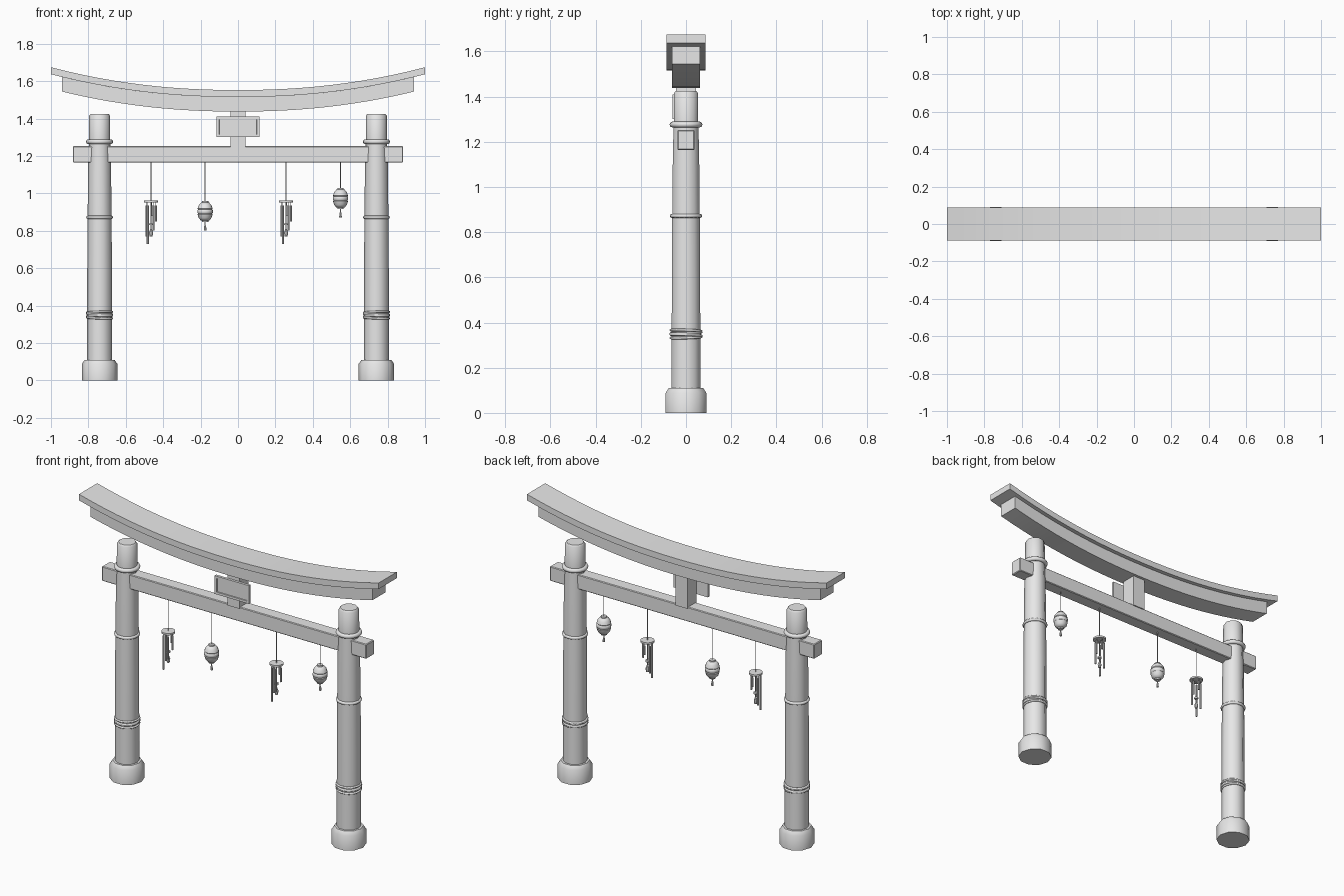
import bpy, bmesh, math
from math import radians, sin, cos, pi

cube = bpy.data.objects.get("Cube")
if cube:
    bpy.data.objects.remove(cube, do_unlink=True)

grey = bpy.data.materials.new("plain_grey")
grey.use_nodes = True
grey.diffuse_color = (0.8, 0.8, 0.8, 1)
grey.node_tree.nodes["Principled BSDF"].inputs["Base Color"].default_value = (0.8, 0.8, 0.8, 1)


def finish(bm, name, smooth=0):
    """Turn a bmesh into a named object with the shared material."""
    bmesh.ops.recalc_face_normals(bm, faces=bm.faces)
    mesh = bpy.data.meshes.new(name)
    bm.to_mesh(mesh)
    bm.free()
    mesh.materials.append(grey)
    obj = bpy.data.objects.new(name, mesh)
    bpy.context.collection.objects.link(obj)
    if smooth:
        bpy.ops.object.select_all(action='DESELECT')
        obj.select_set(True)
        bpy.context.view_layer.objects.active = obj
        bpy.ops.object.shade_smooth_by_angle(angle=radians(smooth))
    return obj


def box(name, centre, size, bevel=0):
    bm = bmesh.new()
    bmesh.ops.create_cube(bm, size=1)
    for v in bm.verts:
        v.co = [c + a * s for c, a, s in zip(centre, v.co, size)]
    if bevel:
        bmesh.ops.bevel(bm, geom=bm.edges[:], offset=bevel, segments=1, affect='EDGES')
    return finish(bm, name)


def lathe(name, x, profile, sides, y=0, smooth=40):
    """Stack of (radius, height) rings, capped at both ends."""
    bm = bmesh.new()
    rings = [[bm.verts.new((x + r * cos(2 * pi * i / sides), y + r * sin(2 * pi * i / sides), z))
              for i in range(sides)] for r, z in profile]
    for a, b in zip(rings, rings[1:]):
        for i in range(sides):
            j = (i + 1) % sides
            bm.faces.new((a[i], a[j], b[j], b[i]))
    bm.faces.new(rings[0])
    bm.faces.new(rings[-1])
    return finish(bm, name, smooth)


def ring(name, x, z, major, minor, tilt=0):
    bpy.ops.mesh.primitive_torus_add(location=(x, 0, z), rotation=(tilt, tilt, 0), major_radius=major,
                                     minor_radius=minor, major_segments=20, minor_segments=8)
    obj = bpy.context.object
    obj.name = name
    obj.data.materials.append(grey)
    bpy.ops.object.shade_smooth_by_angle(angle=radians(60))


def curved_beam(name, half_length, half_width, bottom, top, steps=24):
    """Rectangular section swept along the upturned roof curve."""
    bm = bmesh.new()
    sections = []
    for i in range(steps + 1):
        x = half_length * (2 * i / steps - 1)
        lift = 0.122 * abs(x) ** 2.15
        sections.append([bm.verts.new((x, y, z + lift)) for y, z in
                         ((-half_width, bottom), (half_width, bottom),
                          (half_width, top), (-half_width, top))])
    for a, b in zip(sections, sections[1:]):
        for i in range(4):
            j = (i + 1) % 4
            bm.faces.new((a[i], a[j], b[j], b[i]))
    bm.faces.new(sections[0])
    bm.faces.new(sections[-1])
    finish(bm, name, 30)


# Roof beams
curved_beam("upper_roof_beam", 1.0, 0.087, 1.515, 1.552)
curved_beam("lower_roof_beam", 0.94, 0.062, 1.437, 1.515)

# Tie beam and its wide ends
box("tie_beam", (0, 0, 1.208), (1.765, 0.076, 0.088), 0.004)

# Central post and framed plaque
box("central_post", (0, 0, 1.345), (0.08, 0.09, 0.2))
plaque = box("plaque", (0, -0.052, 1.355), (0.23, 0.016, 0.11))
bm = bmesh.new()
bm.from_mesh(plaque.data)
bm.faces.ensure_lookup_table()
front = [f for f in bm.faces if f.normal.y < -0.9]
bmesh.ops.inset_region(bm, faces=front, thickness=0.02, depth=0)
bmesh.ops.inset_region(bm, faces=front, thickness=0.001, depth=-0.006)
bm.to_mesh(plaque.data)
bm.free()

# Pillars with stone bases, bands and rope
for side, x in (("right", -0.74), ("left", 0.74)):
    lathe(side + "_base", x, [(0.095, 0), (0.095, 0.088), (0.08, 0.11)], 10, smooth=50)
    lathe(side + "_pillar", x, [(0.067, 0.1), (0.066, 0.6), (0.064, 0.88), (0.061, 1.16),
                                (0.057, 1.28), (0.056, 1.415), (0.048, 1.425)], 10)
    ring(side + "_middle_band", x, 0.872, 0.063, 0.009)
    ring(side + "_upper_band", x, 1.276, 0.06, 0.013)
    for k in range(4):
        ring(side + "_rope_turn", x, 0.334 + 0.01 * k, 0.067, 0.006, radians(2 * (-1) ** k))


def cord(x, low):
    lathe("cord", x, [(0.0022, low), (0.0022, 1.168)], 6)


# Wind chimes: disc, hanging tubes of different length, clapper
def wind_chime(x):
    cord(x, 0.78)
    lathe("chime_disc", x, [(0.038, 0.95), (0.038, 0.961)], 16)
    lows = (0.85, 0.88, 0.77, 0.73, 0.8)
    for i, low in enumerate(lows):
        a = 2 * pi * i / len(lows) + 0.2
        tx, ty = x + 0.026 * cos(a), 0.026 * sin(a)
        lathe("chime_tube", tx, [(0.0055, low), (0.0055, 0.935)], 8, ty)
        lathe("tube_cord", tx, [(0.0015, 0.93), (0.0015, 0.955)], 5, ty)
    lathe("clapper", x, [(0.012, 0.83), (0.012, 0.84)], 10)
    lathe("chime_weight", x, [(0.008, 0.77), (0.011, 0.79), (0.004, 0.81)], 8)


# Hanging lanterns: ribbed body, caps and tassel
def lantern(x, z):
    cord(x, z + 0.05)
    body = [(0.022, -0.048), (0.034, -0.034), (0.04, -0.014), (0.037, -0.011), (0.041, -0.006),
            (0.041, 0.008), (0.037, 0.012), (0.04, 0.016), (0.034, 0.034), (0.022, 0.048)]
    lathe("lantern_body", x, [(r, z + h) for r, h in body], 16, smooth=50)
    for h in (-0.056, 0.046):
        lathe("lantern_cap", x, [(0.017, z + h), (0.017, z + h + 0.01)], 12)
    lathe("tassel_cord", x, [(0.003, z - 0.075), (0.003, z - 0.05)], 6)
    lathe("tassel", x, [(0.007, z - 0.1), (0.006, z - 0.08), (0.002, z - 0.07)], 8)


for x in (-0.465, 0.257):
    wind_chime(x)
lantern(-0.176, 0.902)
lantern(0.548, 0.972)
